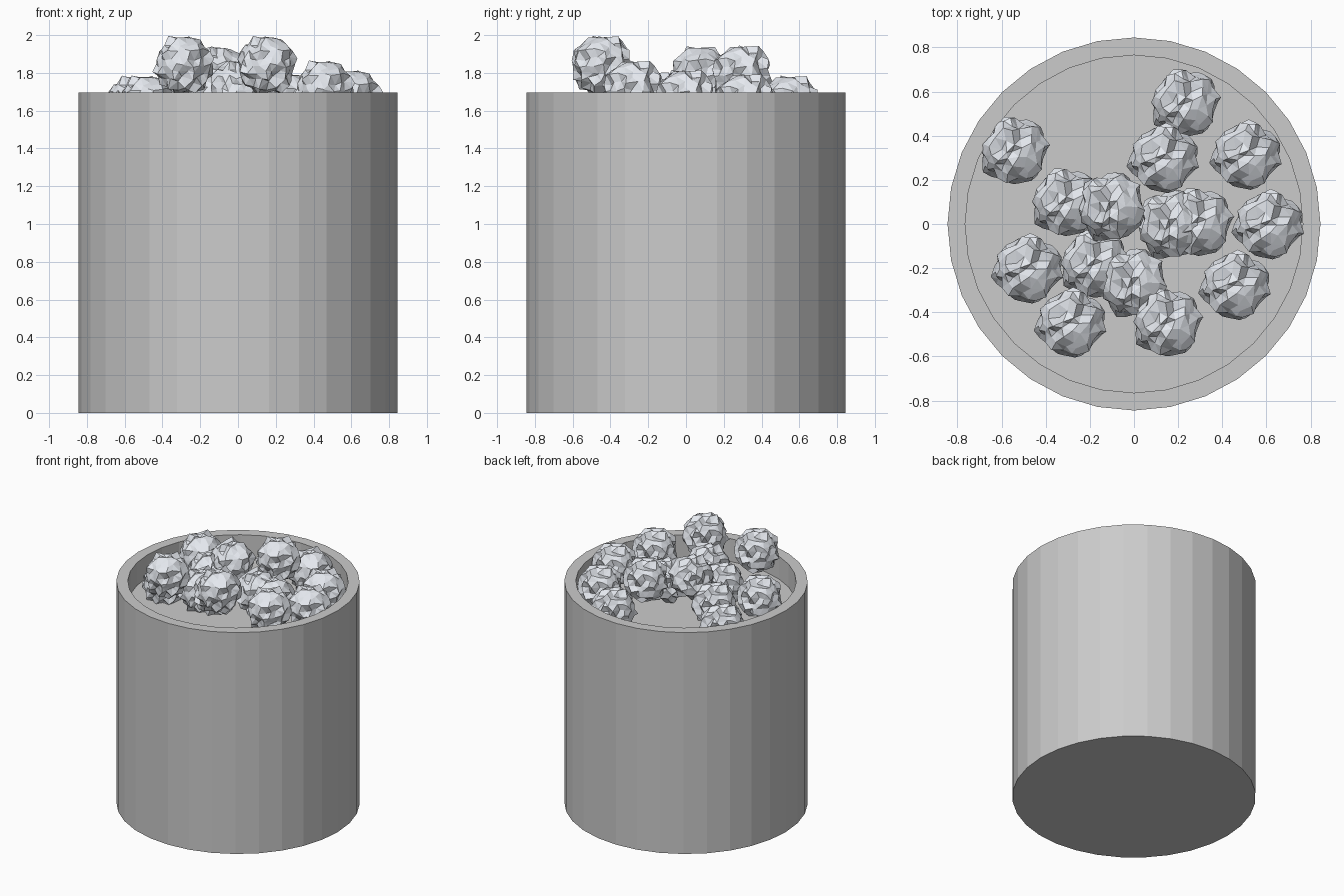
import bpy, bmesh, math, random
from mathutils import Euler

if "Cube" in bpy.data.objects:
    bpy.data.objects.remove(bpy.data.objects["Cube"])

random.seed(4)
R_OUT, R_IN, TOP, FLOOR, SIDES = 0.845, 0.765, 1.695, 1.52, 32


def make_object(name, bm):
    bmesh.ops.recalc_face_normals(bm, faces=bm.faces)
    mesh = bpy.data.meshes.new(name)
    bm.to_mesh(mesh)
    bm.free()
    ob = bpy.data.objects.new(name, mesh)
    bpy.context.collection.objects.link(ob)
    return ob


# Drum: stacked rings joined into walls, flat rim, recessed floor and base
bm = bmesh.new()
rings = []
for r, z in [(R_OUT, 0), (R_OUT, TOP), (R_IN, TOP), (R_IN, FLOOR)]:
    rings.append([bm.verts.new((r * math.cos(2 * math.pi * i / SIDES),
                                r * math.sin(2 * math.pi * i / SIDES), z))
                  for i in range(SIDES)])
for a, b in zip(rings, rings[1:]):
    for i in range(SIDES):
        j = (i + 1) % SIDES
        bm.faces.new((a[i], a[j], b[j], b[i]))
bm.faces.new(rings[0])
bm.faces.new(rings[-1])
make_object("drum", bm)

# One crumpled lump, shared by the whole heap
bm = bmesh.new()
bmesh.ops.create_icosphere(bm, subdivisions=3, radius=1)
for v in bm.verts:
    v.co *= random.uniform(0.127, 0.170)
    for k in range(3):
        v.co[k] += random.uniform(-0.010, 0.010)
first = make_object("lump_01", bm)
mat = bpy.data.materials.new("pale_grey")
mat.diffuse_color = (0.78, 0.81, 0.86, 1)
mat.use_nodes = True
mat.node_tree.nodes["Principled BSDF"].inputs["Base Color"].default_value = mat.diffuse_color
first.data.materials.append(mat)

# Heap of lumps: centre positions
centres = [(-0.545, 0.325, 1.63), (0.23, 0.54, 1.63), (0.13, 0.29, 1.79),
           (0.505, 0.305, 1.64), (-0.31, 0.09, 1.64), (-0.10, 0.07, 1.785),
           (0.17, -0.01, 1.66), (0.29, 0.0, 1.64), (0.605, -0.01, 1.66),
           (-0.485, -0.21, 1.63), (-0.18, -0.19, 1.65), (0.0, -0.275, 1.71),
           (-0.29, -0.455, 1.84), (0.15, -0.455, 1.84), (0.455, -0.285, 1.71)]
for n, c in enumerate(centres):
    ob = first
    if n:
        ob = bpy.data.objects.new(f"lump_{n + 1:02d}", first.data)
        bpy.context.collection.objects.link(ob)
    ob.location = c
    ob.rotation_euler = Euler((0, 0, random.choice((0, 0.4, 0.9))))
